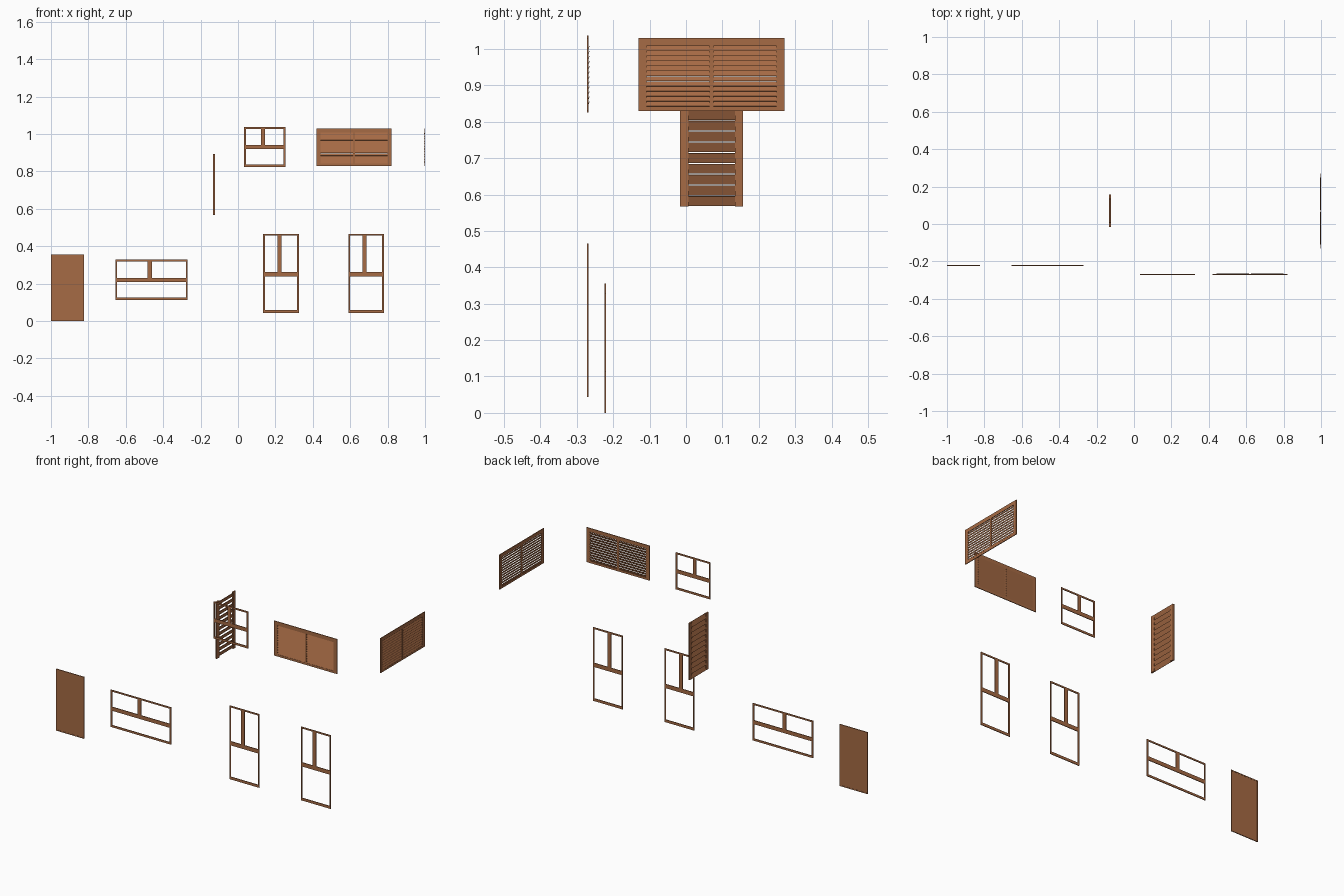
import bpy, bmesh, math
from mathutils import Matrix, Vector

if "Cube" in bpy.data.objects:
    bpy.data.objects.remove(bpy.data.objects["Cube"])

wood = bpy.data.materials.new("brown wood")
wood.diffuse_color = (0.38, 0.145, 0.058, 1)
wood.use_nodes = True
wood.node_tree.nodes["Principled BSDF"].inputs["Base Color"].default_value = wood.diffuse_color


def add_box(bm, lo, hi, tilt=0.0):
    """Box between two corners, optionally tilted about its long local x axis."""
    lo, hi = Vector(lo), Vector(hi)
    m = (Matrix.Translation((lo + hi) / 2) @ Matrix.Rotation(tilt, 4, 'X')
         @ Matrix.Diagonal((*(hi - lo), 1)))
    bmesh.ops.create_cube(bm, size=1, matrix=m)


def finish(bm, name, place=None):
    if place:
        bmesh.ops.transform(bm, matrix=place, verts=bm.verts)
    me = bpy.data.meshes.new(name)
    bm.to_mesh(me)
    bm.free()
    me.materials.append(wood)
    ob = bpy.data.objects.new(name, me)
    bpy.context.collection.objects.link(ob)


def frame(bm, x0, x1, z0, z1, side, top, bottom, y0, y1):
    add_box(bm, (x0, y0, z0), (x0 + side, y1, z1))
    add_box(bm, (x1 - side, y0, z0), (x1, y1, z1))
    add_box(bm, (x0 + side, y0, z1 - top), (x1 - side, y1, z1))
    add_box(bm, (x0 + side, y0, z0), (x1 - side, y1, z0 + bottom))


def window(name, x0, x1, z0, z1, rail, mull, y, bottom):
    """Open window frame with a cross rail and an upper mullion."""
    bm = bmesh.new()
    y1 = y + 0.004
    frame(bm, x0, x1, z0, z1, 0.009, 0.009, bottom, y, y1)
    add_box(bm, (x0 + 0.009, y, rail[0]), (x1 - 0.009, y1, rail[1]))
    add_box(bm, (mull[0], y, rail[1]), (mull[1], y1, z1 - 0.009))
    finish(bm, name)


def slats(bm, x0, x1, z0, z1, count, yc, height, thick, tilt):
    pitch = (z1 - z0) / count
    for i in range(count):
        z = z0 + (i + 0.5) * pitch
        add_box(bm, (x0, yc - thick / 2, z - height / 2),
                (x1, yc + thick / 2, z + height / 2), tilt)


def louvre_panel(name, place):
    """Wide two-bay louvre, 0.4 x 0.2, outer face on local y = 0."""
    bm = bmesh.new()
    frame(bm, 0, 0.4, 0, 0.2, 0.021, 0.022, 0.012, 0, 0.004)
    add_box(bm, (0.195, 0, 0.012), (0.206, 0.004, 0.178))
    for a, b in ((0.021, 0.195), (0.206, 0.379)):
        slats(bm, a, b, 0.012, 0.178, 12, 0.0035, 0.0142, 0.0012, math.radians(-22))
    finish(bm, name, place)


# Door: slab with a slightly proud rim
bm = bmesh.new()
frame(bm, -1, -0.824, 0, 0.355, 0.006, 0.006, 0.006, -0.2245, -0.2195)
add_box(bm, (-0.994, -0.2235, 0.006), (-0.83, -0.2205, 0.349))
finish(bm, "door")

# Windows
window("wide_window", -0.655, -0.27, 0.114, 0.328, (0.209, 0.231), (-0.484, -0.460), -0.2240, 0.012)
window("tall_window_left", 0.135, 0.325, 0.043, 0.466, (0.239, 0.262), (0.210, 0.232), -0.2715, 0.015)
window("tall_window_right", 0.59, 0.78, 0.043, 0.466, (0.239, 0.262), (0.665, 0.687), -0.2715, 0.015)
window("upper_window", 0.033, 0.253, 0.825, 1.037, (0.919, 0.941), (0.123, 0.144), -0.2715, 0.012)

# Louvre panels on the front and right-hand walls
turn = Matrix.Rotation(math.pi / 2, 4, 'Z')
louvre_panel("front_louvre", Matrix.Translation((0.42, -0.2715, 0.83)))
louvre_panel("side_louvre", Matrix.Translation((1, -0.13, 0.83)) @ turn)

# Single shutter facing right, slats leaning out at the top
bm = bmesh.new()
for a, b in ((0, 0.024), (0.151, 0.173)):
    add_box(bm, (a, 0.002, 0), (b, 0.011, 0.326))
slats(bm, 0.024, 0.151, 0, 0.326, 11, 0.0065, 0.0285, 0.002, math.radians(22))
finish(bm, "shutter", Matrix.Translation((-0.122, -0.0165, 0.567)) @ turn)
